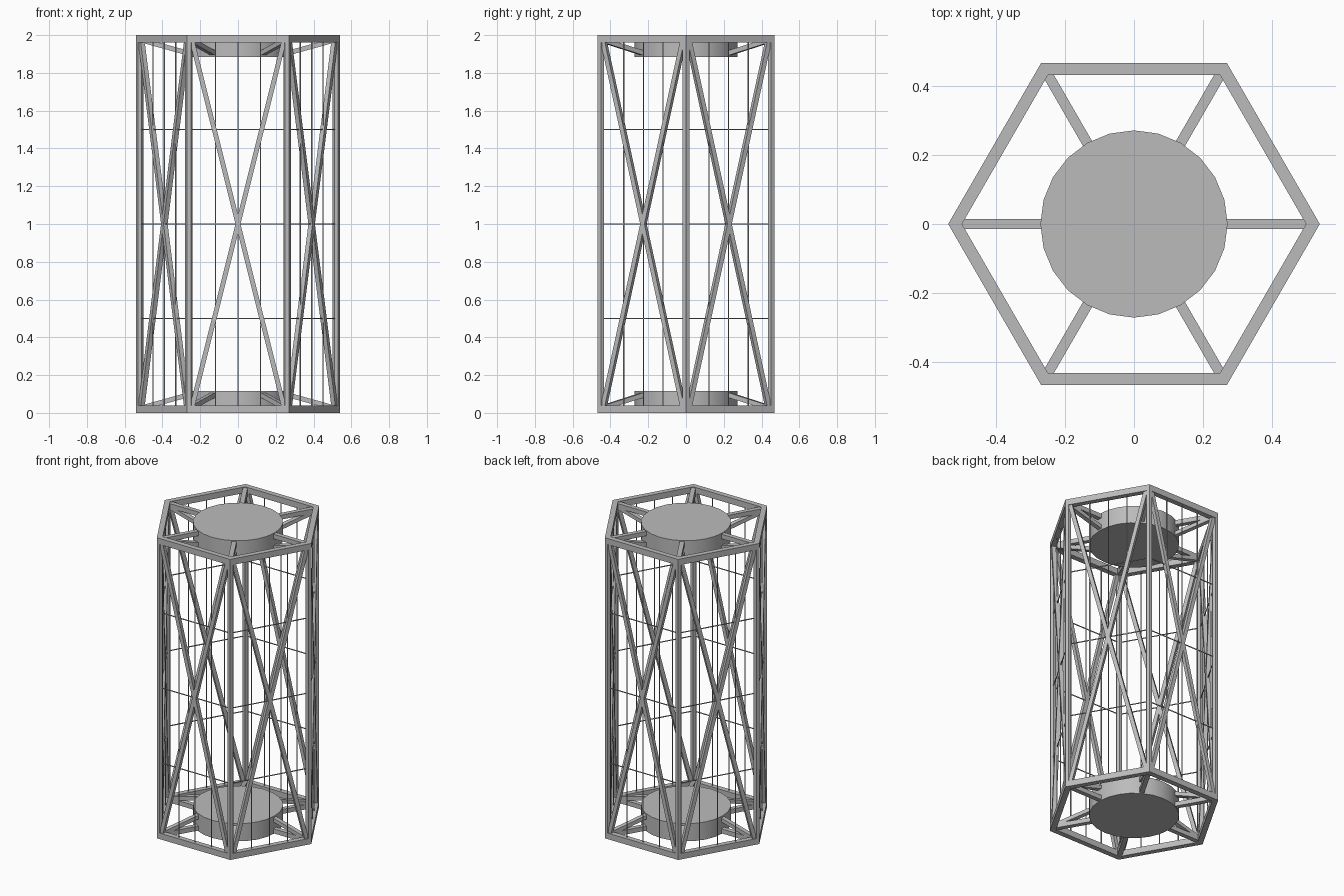
import bpy, bmesh
from math import pi, cos, sin
from mathutils import Vector, Matrix

cube = bpy.data.objects.get("Cube")
if cube:
    bpy.data.objects.remove(cube)

HEIGHT = 2.0
OUTER = 0.54      # corner radius of the end rings
POST = 0.52       # corner radius of the post centres
INNER = 0.50
RING_H = 0.04
HUB_R, HUB_H = 0.272, 0.117
HALF = POST / 2
APOTHEM = POST * cos(pi / 6)

steel = bpy.data.materials.new("grey_steel")
steel.use_nodes = True
colour = (0.5, 0.5, 0.5, 1)
steel.diffuse_color = colour
steel.node_tree.nodes["Principled BSDF"].inputs["Base Color"].default_value = colour


def finish(name, bm, smooth=False):
    bmesh.ops.recalc_face_normals(bm, faces=bm.faces)
    mesh = bpy.data.meshes.new(name)
    bm.to_mesh(mesh)
    bm.free()
    mesh.materials.append(steel)
    obj = bpy.data.objects.new(name, mesh)
    bpy.context.collection.objects.link(obj)
    if smooth:
        bpy.ops.object.select_all(action="DESELECT")
        obj.select_set(True)
        bpy.context.view_layer.objects.active = obj
        bpy.ops.object.shade_smooth_by_angle(angle=pi / 6)
    return obj


def bar(bm, a, b, width, depth, side):
    """Box beam from a to b; width runs along the side direction."""
    a, b = Vector(a), Vector(b)
    z = (b - a).normalized()
    x = Vector(side)
    x = (x - z * x.dot(z)).normalized()
    y = z.cross(x)
    rot = Matrix((x, y, z)).transposed().to_4x4()
    size = Matrix.Diagonal((width, depth, (b - a).length, 1))
    bmesh.ops.create_cube(bm, size=1, matrix=Matrix.Translation((a + b) / 2) @ rot @ size)


def polar(r, angle, z):
    return Vector((r * cos(angle), r * sin(angle), z))


corners = [i * pi / 3 for i in range(6)]

# End rings, hubs and spokes, mirrored between bottom and top
for end, flip in (("bottom", False), ("top", True)):
    def level(z):
        return HEIGHT - z if flip else z

    # Hexagonal ring
    bm = bmesh.new()
    loops = [[bm.verts.new(polar(r, a, level(z))) for a in corners]
             for r, z in ((OUTER, 0), (OUTER, RING_H), (INNER, RING_H), (INNER, 0))]
    for k in range(4):
        p, q = loops[k], loops[(k + 1) % 4]
        for i in range(6):
            j = (i + 1) % 6
            bm.faces.new((p[i], p[j], q[j], q[i]))
    finish(end + "_ring", bm)

    # Round hub
    bm = bmesh.new()
    bmesh.ops.create_cone(bm, cap_ends=True, segments=24, radius1=HUB_R, radius2=HUB_R,
                          depth=HUB_H, matrix=Matrix.Translation((0, 0, level(HUB_H / 2))))
    finish(end + "_hub", bm, smooth=True)

    # Flat spokes with a slanted brace on the inner side
    bm = bmesh.new()
    for a in corners:
        side = (-sin(a), cos(a), 0)
        bar(bm, polar(0.25, a, level(0.02)), polar(0.51, a, level(0.02)), 0.03, 0.03, side)
        bar(bm, polar(0.25, a, level(0.099)), polar(0.51, a, level(0.027)), 0.03, 0.025, side)
    finish(end + "_spokes", bm)

# Corner posts
bm = bmesh.new()
for a in corners:
    place = Matrix.Translation(polar(POST, a, HEIGHT / 2)) @ Matrix.Rotation(a + pi / 6, 4, "Z")
    bmesh.ops.create_cone(bm, cap_ends=True, segments=6, radius1=0.02, radius2=0.02,
                          depth=HEIGHT - RING_H, matrix=place)
finish("corner_posts", bm)

# Crossed braces and thin wire grid on each side
braces, wires = bmesh.new(), bmesh.new()
for a in corners:
    turn = Matrix.Rotation(a, 3, "Z")
    out = turn @ Vector((0, -1, 0))

    def on_side(x, z):
        return turn @ Vector((x, -APOTHEM, z))

    for s in (-1, 1):
        bar(braces, on_side(s * 0.245, 0.025), on_side(-s * 0.245, HEIGHT - 0.025),
            0.025, 0.025, out)
    for x in (-0.12, 0, 0.12):
        bar(wires, on_side(x, 0.02), on_side(x, HEIGHT - 0.02), 0.005, 0.005, out)
    for z in (0.5, 1.0, 1.5):
        bar(wires, on_side(-HALF, z), on_side(HALF, z), 0.005, 0.005, out)
finish("cross_braces", braces)
finish("wire_grid", wires)
